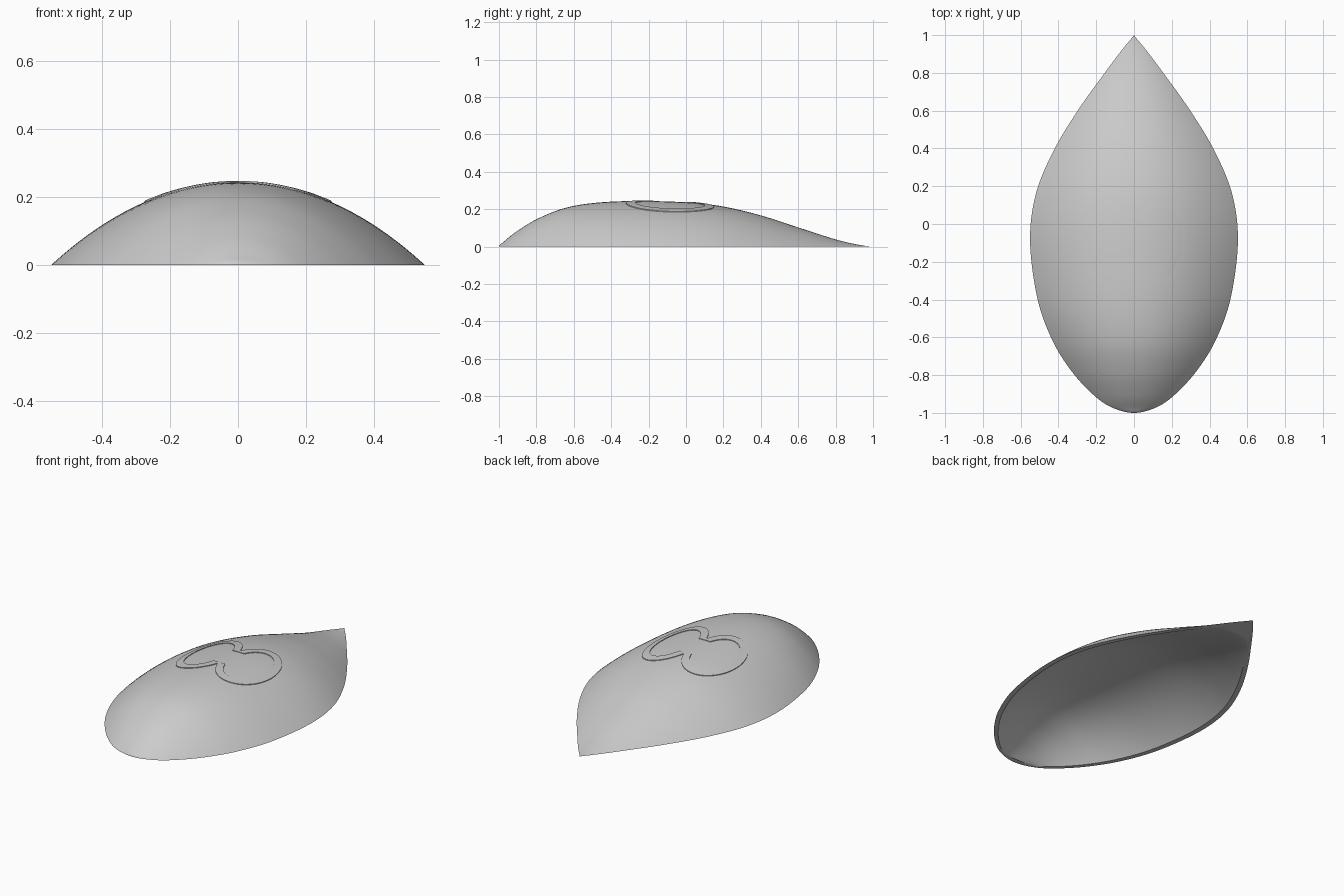
import bpy, bmesh, math

cube = bpy.data.objects.get("Cube")
if cube:
    bpy.data.objects.remove(cube)

grey = bpy.data.materials.new("plain grey")
grey.use_nodes = True
colour = (0.6, 0.6, 0.6, 1)
grey.diffuse_color = colour
grey.node_tree.nodes["Principled BSDF"].inputs["Base Color"].default_value = colour

# Stations along the length: y, half width, crown height
STATIONS = [(-1, 0, 0), (-.97, .12, .03), (-.9, .22, .085), (-.78, .33, .155),
            (-.62, .43, .213), (-.4, .51, .24), (-.1, .55, .241), (.15, .522, .222),
            (.38, .43, .172), (.6, .298, .102), (.8, .155, .038), (.92, .065, .01), (1, 0, 0)]
LAST = len(STATIONS) - 1
WALL = 0.03
ROWS, COLS = 96, 48


def station(t):
    """Smooth curve through the stations."""
    i = min(int(t), LAST - 1)
    f = t - i
    y1, w1, h1 = STATIONS[1]
    pts = [(y1, -w1, -h1)] + STATIONS + [(1.08, -.05, 0)]
    return [0.5 * (2 * b + (c - a) * f + (2 * a - 5 * b + 4 * c - d) * f ** 2
                   + (3 * b - a - 3 * c + d) * f ** 3)
            for a, b, c, d in zip(*pts[i:i + 4])]


def arch(s):
    return 1 - abs(s) ** 2.1


def surface_z(x, y):
    lo, hi = 0, LAST
    for _ in range(30):
        mid = (lo + hi) / 2
        if station(mid)[0] < y:
            lo = mid
        else:
            hi = mid
    _, w, h = station(lo)
    return h * arch(x / w)


def finish(bm, name):
    bmesh.ops.remove_doubles(bm, verts=bm.verts, dist=1e-5)
    mesh = bpy.data.meshes.new(name)
    bm.to_mesh(mesh)
    bm.free()
    obj = bpy.data.objects.new(name, mesh)
    bpy.context.collection.objects.link(obj)
    mesh.materials.append(grey)
    return obj


def smooth(obj):
    bpy.ops.object.select_all(action='DESELECT')
    obj.select_set(True)
    bpy.context.view_layer.objects.active = obj
    bpy.ops.object.shade_smooth_by_angle(angle=math.radians(30))


# Hollow shell: outer and inner skins joined by a flat rim
def skin(bm, t0, t1, inset, turn):
    """Arched sheet facing up (turn 1) or down (turn -1); returns its border."""
    rows = []
    for i in range(ROWS + 1):
        y, w, h = station(t0 + (t1 - t0) * i / ROWS)
        w, h = max(w - inset, 0), max(h - inset, 0)
        row = []
        for j in range(COLS + 1):
            s = math.sin(math.pi * (j / COLS - 0.5))
            row.append(bm.verts.new((w * s, y, h * arch(s))))
        rows.append(row)
    for a, b in zip(rows, rows[1:]):
        for j in range(COLS):
            bm.faces.new((a[j], a[j + 1], b[j + 1], b[j])[::turn])
    return (rows[0] + [r[-1] for r in rows[1:]] + rows[-1][-2::-1]
            + [r[0] for r in rows[-2:0:-1]])


bm = bmesh.new()
outer = skin(bm, 0, LAST, 0, 1)
inner = skin(bm, 1, LAST - 1.4, WALL, -1)
for k in range(len(outer)):
    n = (k + 1) % len(outer)
    bm.faces.new((outer[n], outer[k], inner[k], inner[n]))
shell = finish(bm, "shell")

# Small round notch in the front edge; the shell stays whole if the cut fails
bpy.ops.mesh.primitive_cylinder_add(vertices=32, radius=0.022, depth=0.12,
                                    location=(0, -1, 0.006), rotation=(math.pi / 2, 0, 0))
cutter = bpy.context.object
cutter.name = "notch_cutter"
cutter.hide_render = True
whole = shell.data.copy()
cut = shell.modifiers.new("notch", 'BOOLEAN')
cut.operation = 'DIFFERENCE'
cut.solver = 'EXACT'
cut.object = cutter
bpy.context.view_layer.objects.active = shell
bpy.ops.object.modifier_apply(modifier=cut.name)
if len(shell.data.polygons) < len(whole.polygons) / 2:
    shell.data = whole
bpy.data.objects.remove(cutter)
smooth(shell)


# Low two-lobed band on the crown, following the surface
def lobes(rx, ry, neck, count=48):
    """Outline of two joined ovals, pinched at the middle."""
    cx, cy = 0.13, -0.085
    start = math.acos(-(cx - neck) / rx)
    right = []
    for k in range(count + 1):
        a = -start + 2 * start * k / count
        right.append((cx + rx * math.cos(a), cy + ry * math.sin(a)))
    return right + [(-x, y) for x, y in reversed(right)]


bm = bmesh.new()
wide, slim = lobes(0.145, 0.235, 0.002), lobes(0.105, 0.185, 0.038)
rings = []
for outline, lift in ((wide, -.004), (wide, .004), (slim, .004), (slim, -.004)):
    rings.append([bm.verts.new((x, y, surface_z(x, y) + lift)) for x, y in outline])
for a, b in zip(rings, rings[1:]):
    for k in range(len(a)):
        n = (k + 1) % len(a)
        bm.faces.new((a[k], a[n], b[n], b[k]))
smooth(finish(bm, "lobed_band"))
